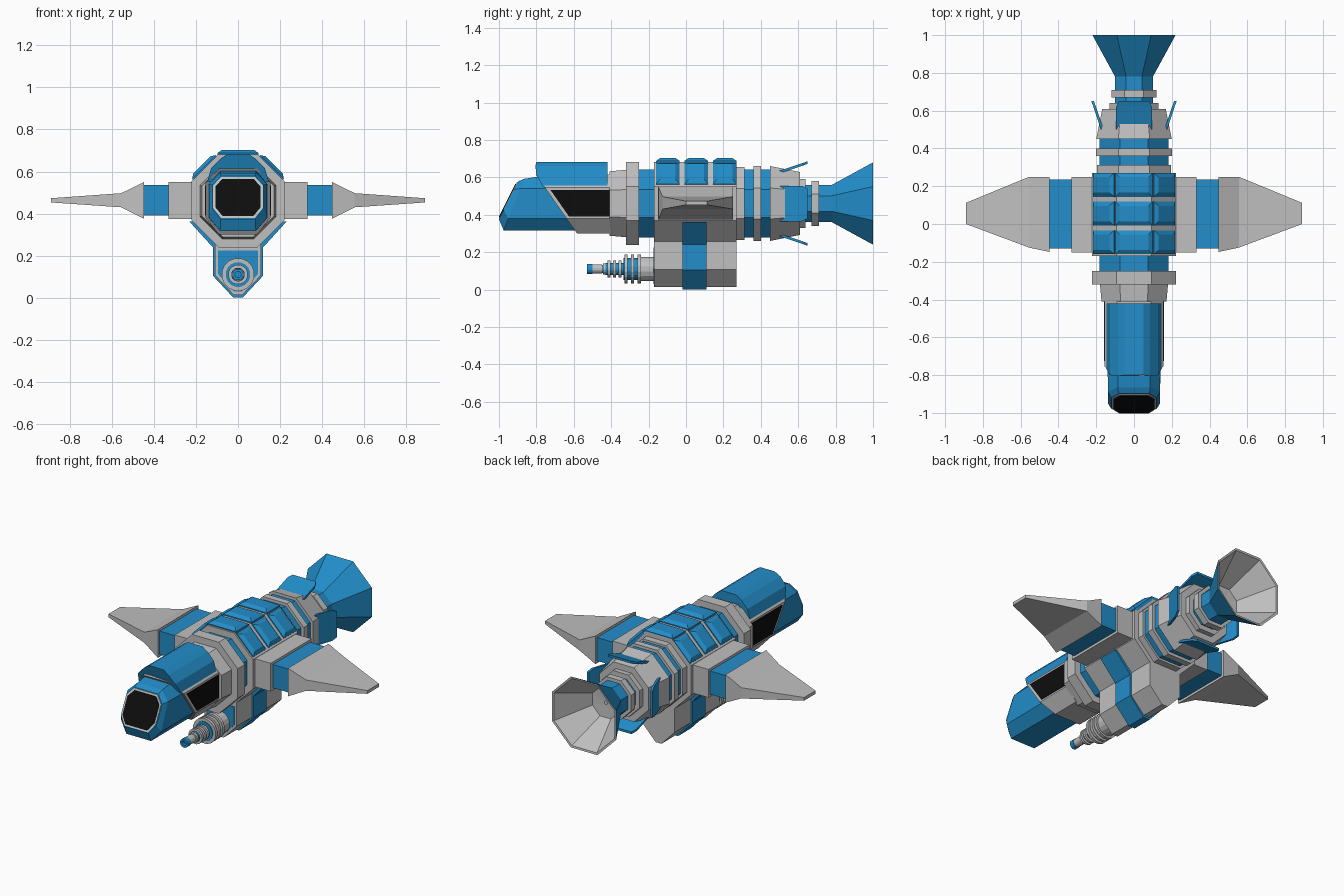
import bpy, bmesh, math
from mathutils import Vector

if "Cube" in bpy.data.objects:
    bpy.data.objects.remove(bpy.data.objects["Cube"])

def material(name, rgb):
    m = bpy.data.materials.new(name)
    m.diffuse_color = (*rgb, 1)
    m.use_nodes = True
    m.node_tree.nodes["Principled BSDF"].inputs["Base Color"].default_value = m.diffuse_color
    return m

BLUE = material("blue", (0.016, 0.27, 0.59))
GREY = material("light grey", (0.53, 0.53, 0.53))
BLACK = material("black glass", (0.004, 0.004, 0.004))
CZ = 0.46            # height of the fuselage axis

def loft(name, rings, mat, caps=True):
    """Skin a list of equal-length point loops."""
    bm = bmesh.new()
    loops = [[bm.verts.new(p) for p in r] for r in rings]
    n = len(loops[0])
    for a, b in zip(loops, loops[1:]):
        for i in range(n):
            j = (i + 1) % n
            bm.faces.new((a[i], a[j], b[j], b[i]))
    if caps:
        bm.faces.new(loops[0])
        bm.faces.new(loops[-1])
    bmesh.ops.recalc_face_normals(bm, faces=bm.faces)
    me = bpy.data.meshes.new(name)
    bm.to_mesh(me)
    bm.free()
    me.materials.append(mat)
    ob = bpy.data.objects.new(name, me)
    bpy.context.collection.objects.link(ob)
    return ob

def circle(y, r, z=CZ, n=8):
    """Flat-topped polygon across the y axis; r is the distance to the flats."""
    R = r / math.cos(math.pi / n)
    return [(R * math.cos(2 * math.pi * (i + .5) / n), y,
             z + R * math.sin(2 * math.pi * (i + .5) / n)) for i in range(n)]

def octagon(w, wc, z0, z1, z2, z3, y_of_z):
    """Chamfered section: half width w, flat half width wc, y set by height."""
    pts = [(wc, z0), (w, z1), (w, z2), (wc, z3), (-wc, z3), (-w, z2), (-w, z1), (-wc, z0)]
    return [(x, y_of_z(z), z) for x, z in pts]

def profile(half, y):
    """Mirror a half outline (x, z) and place it at y."""
    pts = half + [(-x, z) for x, z in reversed(half)]
    return [(x, y, z) for x, z in pts]

# Fuselage rings along the axis: name, y0, y1, r0, r1, material
for name, y0, y1, r0, r1, mat in [
    ("neck_ring", -.41, -.32, .172, .18, GREY),
    ("front_collar", -.32, -.25, .222, .222, GREY),
    ("front_core", -.25, -.16, .182, .182, BLUE),
    ("main_hull", -.17, .27, .222, .222, GREY),
    ("rear_core", .27, .46, .182, .182, BLUE),
    ("rear_ring_a", .27, .312, .195, .195, GREY),
    ("rear_ring_b", .36, .40, .20, .20, GREY),
    ("engine_shroud", .45, .61, .20, .168, GREY),
    ("engine_hub", .61, .64, .13, .13, GREY),
    ("engine_ring", .67, .71, .12, .12, GREY),
]:
    loft(name, [circle(y0, r0), circle(y1, r1)], mat)

# Engine bell: blue outside, grey lining
loft("engine_bell", [circle(.60, .1), circle(.78, .1), circle(1, .22)], BLUE, False)
loft("bell_lining", [circle(1, .22), circle(.998, .208), circle(.79, .09), circle(.785, .01)], GREY, False)

# Four splayed fins around the shroud
for k in range(4):
    a = k * math.pi / 2
    n, t = Vector((math.sin(a), 0, math.cos(a))), Vector((math.cos(a), 0, -math.sin(a)))
    def fin_end(y, r, w):
        c = Vector((0, y, CZ))
        return [c + n * r + t * w, c + n * r - t * w,
                c + n * (r - .014) - t * w, c + n * (r - .014) + t * w]
    loft("engine_fin", [fin_end(.50, .175, .095), fin_end(.62, .215, .095),
                        fin_end(.65, .226, .08)], BLUE)

# Roof panels: three rows on the three upper hull faces
for a, w in ((-math.pi / 4, .08), (0, .098), (math.pi / 4, .08)):
    n, t = Vector((math.sin(a), 0, math.cos(a))), Vector((math.cos(a), 0, -math.sin(a)))
    for yc in (-.097, .055, .207):
        rings = []
        for r, inset in ((.21, 0), (.228, 0), (.243, .022)):
            rings.append([Vector((0, yc + sy * (.063 - inset), CZ)) + n * r + t * sx * (w - inset)
                          for sx, sy in ((-1, -1), (1, -1), (1, 1), (-1, 1))])
        loft("roof_panel", rings, BLUE)

# Cockpit hull with a raked front
rake = lambda z: -.80 + (.61 - z) * .70
loft("cockpit_hull", [octagon(.155, .09, .30, .38, .545, .615, rake),
                      octagon(.155, .09, .30, .38, .545, .615, lambda z: -.40)], GREY)

# Nose: window rim, shoulder, then back to the raked frame
loft("nose", [octagon(.122, .082, .375, .425, .535, .578, lambda z: -1 + (z - .375) * .5),
              octagon(.138, .085, .317, .38, .54, .592, lambda z: -.975 + (z - .317) * .4),
              octagon(.14, .085, .317, .38, .54, .606, lambda z: rake(z) + .02)], BLUE)

# Nose window with thin rim
for name, d, off, mat in (("nose_window_rim", 0, .004, GREY), ("nose_window", .01, .008, BLACK)):
    f = lambda z, o=off: -1 + (z - .375) * .5 - o
    g = lambda z: -1 + (z - .375) * .5 + .002
    args = (.118 - d, .08 - d * .6, .379 + d, .427 + d * .4, .533 - d * .4, .575 - d)
    loft(name, [octagon(*args, f), octagon(*args, g)], mat)

# Side windows on both sides
for s in (-1, 1):
    outline = [(-.725, .533), (-.41, .533), (-.41, .39), (-.625, .39)]
    loft("side_window", [[(s * x, y, z) for y, z in outline] for x in (.152, .158)], BLACK)

# Canopy
def canopy_ring(ys):
    half = [(.147, .55), (.128, .615), (.085, .66), (.05, .683)]
    full = half + [(-x, z) for x, z in reversed(half)]
    return [(x, y, z) for (x, z), y in zip(full, ys + ys[::-1])]
loft("canopy", [canopy_ring([-.765, -.80, -.805, -.80]), canopy_ring([-.42] * 4)], BLUE)

# Wings: root block, blue joint, tapered blade
def wing_section(x, y0, y1, z0, z1):
    return [(x, y0, z0), (x, y1, z0), (x, y1, z1), (x, y0, z1)]
for s in (-1, 1):
    loft("wing_root", [wing_section(s * x, -.15, .25, .375, .55) for x in (.18, .33)], GREY)
    loft("wing_joint", [wing_section(s * x, -.13, .235, .39, .535) for x in (.33, .45)], BLUE)
    loft("wing_blade", [wing_section(s * .447, -.148, .25, .375, .55),
                        wing_section(s * .555, -.125, .25, .43, .497),
                        wing_section(s * .89, 0, .112, .453, .473)], GREY)

# Belly pod with blue front plate and wrap-around band
pod = [(.11, .26), (.11, .107), (.02, .013)]
loft("belly_pod", [profile(pod, -.17), profile(pod, .27)], GREY)
plate = [(.095, .225), (.095, .113), (.018, .03)]
loft("pod_front_plate", [profile(plate, -.175), profile(plate, -.168)], BLUE)
band = [(.231, .362), (.12, .24), (.12, .105), (.022, 0)]
loft("pod_band", [profile(band, -.02), profile(band, .11)], BLUE)

# Belly gun: stacked rings along the barrel
GZ = .11
for name, y0, y1, r, mat in [
    ("gun_base", -.24, -.165, .065, GREY),
    ("gun_core", -.335, -.24, .058, BLUE),
    ("gun_ring", -.33, -.312, .077, GREY),
    ("gun_ring", -.295, -.277, .077, GREY),
    ("gun_ring", -.26, -.24, .077, GREY),
    ("gun_sleeve", -.43, -.33, .032, BLUE),
    ("sleeve_ring", -.42, -.405, .046, GREY),
    ("sleeve_ring", -.39, -.375, .046, GREY),
    ("sleeve_ring", -.36, -.345, .046, GREY),
    ("gun_barrel", -.51, -.42, .021, BLUE),
    ("barrel_ring", -.505, -.45, .025, GREY),
    ("barrel_ring", -.445, -.43, .03, GREY),
]:
    loft(name, [circle(y0, r, GZ, 16), circle(y1, r, GZ, 16)], mat)
# Hollow muzzle
loft("gun_muzzle", [circle(-.50, .027, GZ, 16), circle(-.53, .027, GZ, 16),
                    circle(-.53, .014, GZ, 16), circle(-.505, .014, GZ, 16)], BLUE)
